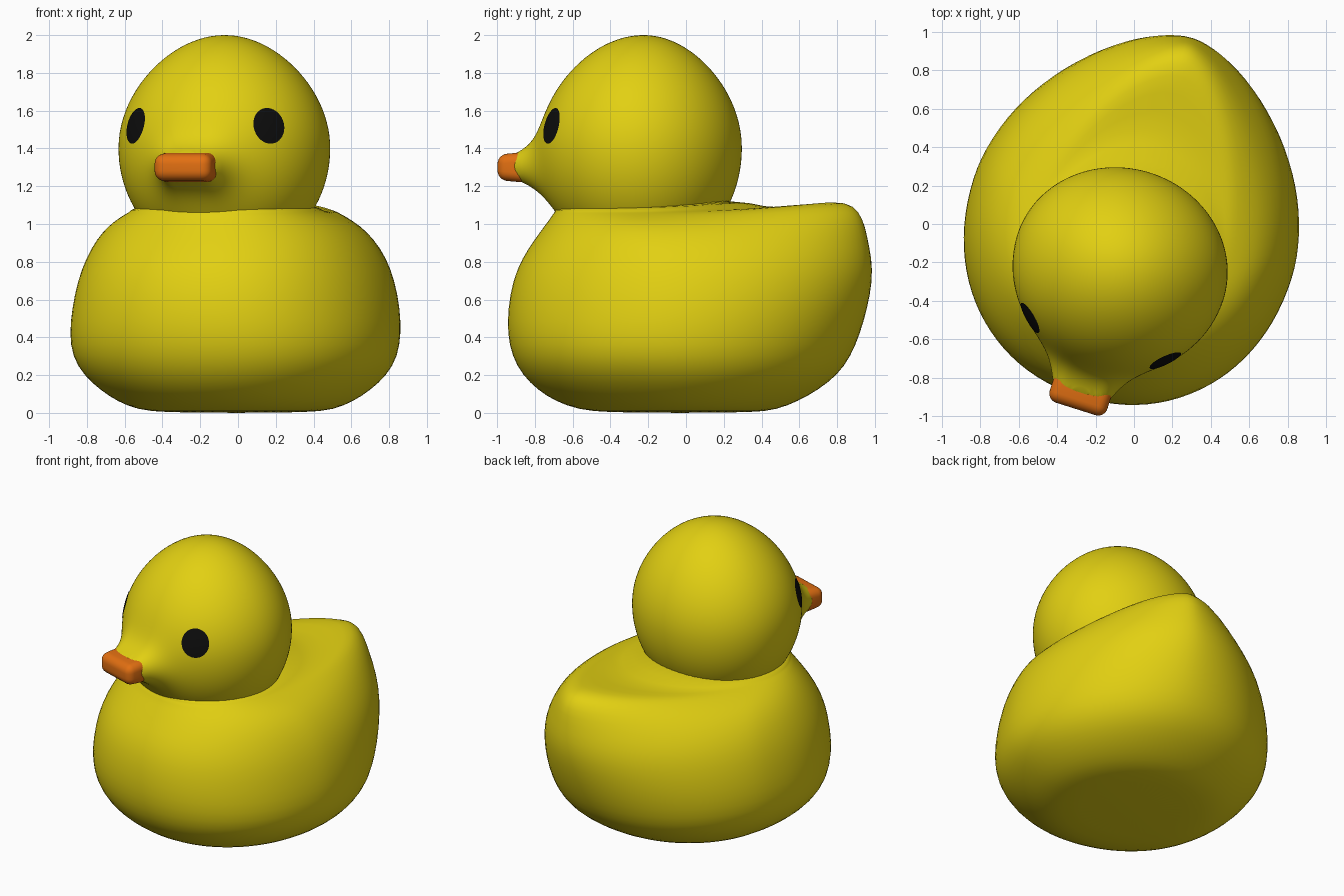
import bpy, bmesh, math
from mathutils import Matrix, Vector
from mathutils.bvhtree import BVHTree

if "Cube" in bpy.data.objects:
    bpy.data.objects.remove(bpy.data.objects["Cube"])

TURN = Matrix.Rotation(math.radians(-17.5), 4, 'Z')   # the duck looks a little to one side


def material(name, rgb):
    m = bpy.data.materials.new(name)
    m.diffuse_color = (*rgb, 1)
    m.use_nodes = True
    m.node_tree.nodes["Principled BSDF"].inputs["Base Color"].default_value = m.diffuse_color
    return m


YELLOW = material("yellow", (0.76, 0.63, 0.006))
ORANGE = material("orange", (0.76, 0.16, 0.006))
BLACK = material("black", (0.004, 0.004, 0.004))


def finish(bm, name, mat, subdiv=0):
    bmesh.ops.recalc_face_normals(bm, faces=bm.faces)
    bm.transform(TURN)
    mesh = bpy.data.meshes.new(name)
    bm.to_mesh(mesh)
    bm.free()
    mesh.materials.append(mat)
    for p in mesh.polygons:
        p.use_smooth = True
    ob = bpy.data.objects.new(name, mesh)
    bpy.context.collection.objects.link(ob)
    if subdiv:
        mod = ob.modifiers.new("smooth", 'SUBSURF')
        mod.levels = mod.render_levels = subdiv
    return ob


# Body: stacked rings, rounder in front, pointed towards the raised tail
# z, front, back, half width, widest y, back roundness, tail lift
RINGS = [
    (0.00, 0.42, 0.36, 0.38, -0.03, 2.0, 0),
    (0.018, 0.57, 0.48, 0.52, -0.03, 2.0, 0),
    (0.06, 0.69, 0.59, 0.62, -0.03, 2.0, 0),
    (0.12, 0.785, 0.70, 0.71, -0.03, 2.0, 0),
    (0.20, 0.865, 0.81, 0.80, -0.03, 1.95, 0),
    (0.30, 0.92, 0.885, 0.86, -0.03, 1.9, 0),
    (0.42, 0.945, 0.94, 0.875, -0.02, 1.85, 0),
    (0.55, 0.945, 0.985, 0.865, 0.0, 1.8, 0),
    (0.70, 0.92, 1.02, 0.835, 0.0, 1.75, 0),
    (0.82, 0.87, 1.02, 0.79, 0.0, 1.7, 0),
    (0.92, 0.80, 1.00, 0.73, -0.03, 1.65, 0.01),
    (0.99, 0.75, 0.98, 0.66, -0.06, 1.6, 0.04),
    (1.03, 0.72, 0.93, 0.59, -0.12, 1.6, 0.07),
    (1.05, 0.71, 0.83, 0.545, -0.17, 1.65, 0.075),
    (1.06, 0.70, 0.60, 0.52, -0.20, 1.8, 0.03),
    (1.07, 0.70, 0.42, 0.50, -0.21, 1.9, 0.015),
    (1.10, 0.68, 0.27, 0.48, -0.22, 2.0, 0.04),
]
SEG = 48
bm = bmesh.new()
loops = []
for z, front, back, half, y0, nb, lift in RINGS:
    loop = []
    for i in range(SEG):
        a = 2 * math.pi * i / SEG
        c, s = math.cos(a), math.sin(a)
        n = nb if s > 0 else 2.12
        x = half * math.copysign(abs(c) ** (2 / n), c)
        r = abs(s) ** (2 / n)
        y = y0 + (back - y0) * r if s > 0 else y0 - (front + y0) * r
        up = lift * r ** 2 if s > 0 else 0
        loop.append(bm.verts.new((x, y, z + up)))
    loops.append(loop)
for a, b in zip(loops, loops[1:]):
    for i in range(SEG):
        j = (i + 1) % SEG
        bm.faces.new((a[i], a[j], b[j], b[i]))
bm.faces.new(loops[0])
bm.faces.new(loops[-1])
finish(bm, "body", YELLOW, 1)

# Head: egg-shaped ball whose face is drawn out to the bill
HEAD = Vector((0, -0.235, 1.40))
bm = bmesh.new()
bmesh.ops.create_uvsphere(bm, u_segments=96, v_segments=96, radius=1)
bm.transform(Matrix.Rotation(math.radians(90 + 10), 4, 'X'))
for v in bm.verts:
    x, y, z = v.co
    pinch = 1 - 0.1 * max(z, 0) ** 2
    x *= 0.563 * pinch
    y *= (0.55 if y < 0 else 0.515) * pinch
    p = HEAD + Vector((x, y, z * 0.6))
    if y < 0:
        q = math.hypot(max(abs(p.x) - 0.09, 0), p.z - 1.30)
        p.y -= 0.16 * math.exp(-max(q - 0.065, 0) / 0.065)
    v.co = p
bmesh.ops.recalc_face_normals(bm, faces=bm.faces)
tree = BVHTree.FromBMesh(bm)
finish(bm, "head", YELLOW)

# Bill: rounded slab
bm = bmesh.new()
bmesh.ops.create_cube(bm, size=1)
for v in bm.verts:
    tip = v.co.y < 0
    v.co = (v.co.x * 0.315, -1.01 if tip else -0.84,
            1.30 + v.co.z * (0.135 if tip else 0.165))
bmesh.ops.bevel(bm, geom=bm.edges[:], offset=0.05, segments=6, profile=0.5,
                affect='EDGES')
finish(bm, "bill", ORANGE)

# Eyes: thin discs laid onto the head surface
for side, name in ((-1, "left_eye"), (1, "right_eye")):
    d = (Vector((side * 0.37, -0.63, 1.52)) - HEAD).normalized()
    across = d.cross(Vector((0, 0, 1))).normalized()
    upward = across.cross(d)
    centre = HEAD + d * 0.58
    bm = bmesh.new()

    def on_head(rx, rz):
        p = centre + across * rx + upward * rz
        hit, normal, _, _ = tree.ray_cast(p + d * 0.5, -d)
        return bm.verts.new(hit + d * 0.004)

    mid = on_head(0, 0)
    prev = None
    for k in range(1, 6):
        ring = [on_head(0.09 * k / 5 * math.cos(t * math.pi / 20),
                        0.097 * k / 5 * math.sin(t * math.pi / 20)) for t in range(40)]
        for i in range(40):
            j = (i + 1) % 40
            bm.faces.new((prev[i], ring[i], ring[j], prev[j]) if prev
                         else (mid, ring[i], ring[j]))
        prev = ring
    bm.normal_update()
    if bm.faces[:][0].normal.dot(d) < 0:
        bmesh.ops.reverse_faces(bm, faces=bm.faces[:])
    finish(bm, name, BLACK)
